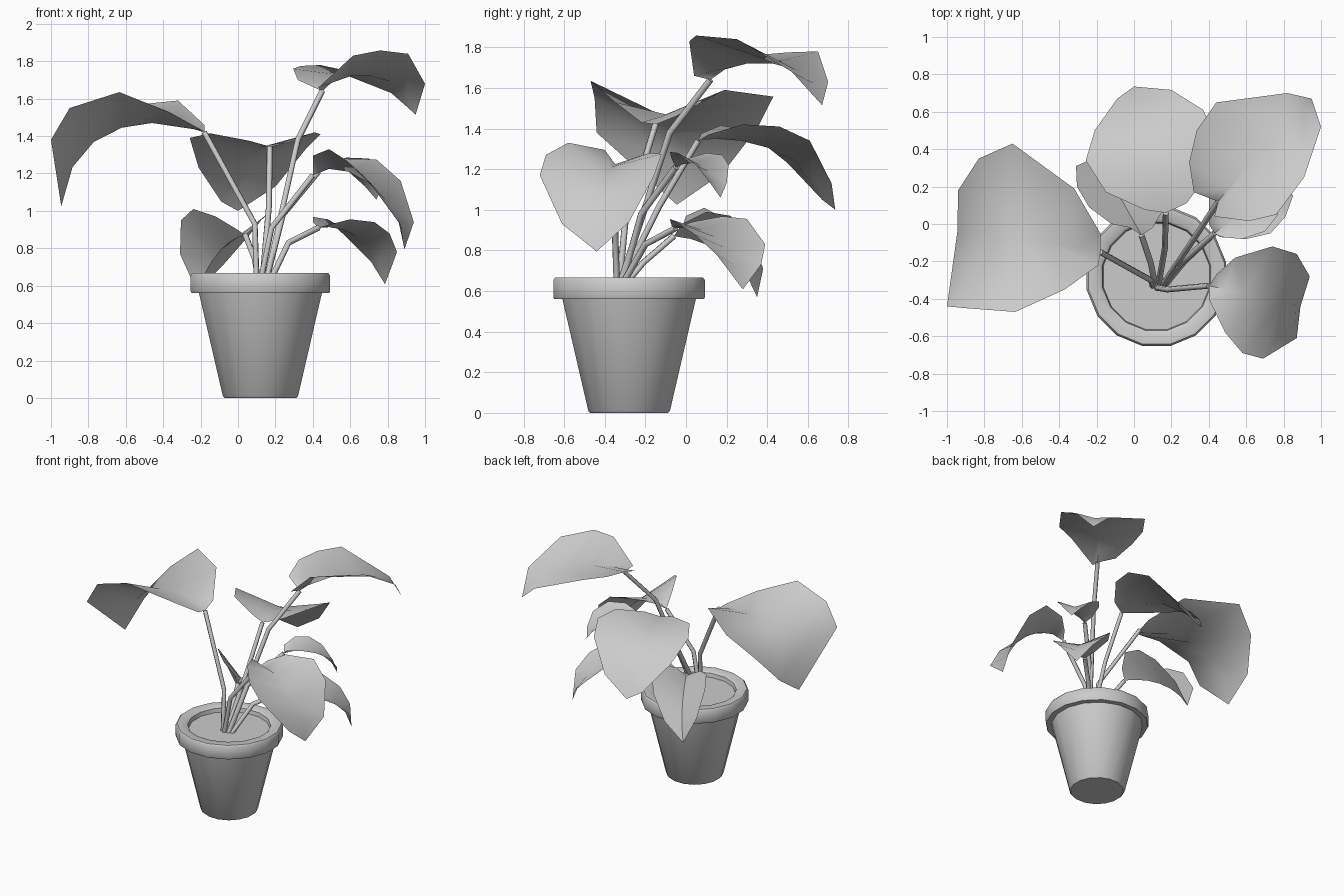
import bpy, math
from mathutils import Vector

POT = Vector((0.12, -0.28, 0))


def add_mesh(name, verts, faces, angle=40):
    me = bpy.data.meshes.new(name)
    me.from_pydata([tuple(v) for v in verts], [], faces)
    me.validate()
    ob = bpy.data.objects.new(name, me)
    bpy.context.collection.objects.link(ob)
    bpy.ops.object.select_all(action='DESELECT')
    ob.select_set(True)
    bpy.context.view_layer.objects.active = ob
    bpy.ops.object.shade_smooth_by_angle(angle=math.radians(angle))
    return ob


def lathe(name, profile, sides=16, cap_start=False, cap_end=False):
    verts, faces = [], []
    for r, z in profile:
        for k in range(sides):
            a = 2 * math.pi * (k + 0.5) / sides
            verts.append(POT + Vector((r * math.cos(a), r * math.sin(a), z)))
    for i in range(len(profile) - 1):
        for k in range(sides):
            n = (k + 1) % sides
            faces.append((i * sides + k, i * sides + n,
                          (i + 1) * sides + n, (i + 1) * sides + k))
    if cap_start:
        faces.append(tuple(reversed(range(sides))))
    if cap_end:
        last = (len(profile) - 1) * sides
        faces.append(tuple(range(last, last + sides)))
    return add_mesh(name, verts, faces)


def stem(name, points, radius=0.016):
    cu = bpy.data.curves.new(name, 'CURVE')
    cu.dimensions = '3D'
    cu.bevel_depth = radius
    cu.bevel_resolution = 1
    cu.use_fill_caps = True
    sp = cu.splines.new('POLY')
    sp.points.add(len(points) - 1)
    for p, co in zip(sp.points, points):
        p.co = (*co, 1)
    ob = bpy.data.objects.new(name, cu)
    bpy.context.collection.objects.link(ob)


def cubic(points, u):
    # smooth midrib through four points
    out = Vector((0, 0, 0))
    for i, p in enumerate(points):
        w = 1
        for j in range(4):
            if j != i:
                w *= (3 * u - j) / (i - j)
        out += Vector(p) * w
    return out


def leaf(name, root, knee, base, mids, tip, left, right):
    # stem, then two blade halves lofted from midrib to rims
    stem(name + "_stem", [root, knee, base])
    n = len(left) + 2
    mid = [cubic([base, *mids, tip], i / (n - 1)) for i in range(n)]
    verts = mid + [Vector(p) for p in left] + [Vector(p) for p in right]
    faces = []
    for off, flip in ((n, False), (2 * n - 2, True)):
        rim = [0] + [off + i for i in range(n - 2)] + [n - 1]
        for i in range(n - 1):
            f = list(dict.fromkeys((i, i + 1, rim[i + 1], rim[i])))
            faces.append(f[::-1] if flip else f)
    add_mesh(name, verts, faces, 60)


# pot and soil
lathe("pot", [(0.195, 0), (0.205, 0.01), (0.335, 0.56), (0.375, 0.56), (0.38, 0.57),
              (0.38, 0.655), (0.37, 0.667), (0.31, 0.667), (0.295, 0.655), (0.285, 0.60)],
      cap_start=True)
lathe("soil", [(0.29, 0.625)], cap_end=True)

# large leaf on the left
leaf("left_leaf", (.10, -.33, .62), (.09, -.30, .93), (-.18, -.15, 1.42),
     [(-.46, -.10, 1.47), (-.77, -.06, 1.37)], (-.945, -.045, 1.025),
     [(-.18, -.05, 1.46), (-.32, .19, 1.59), (-.65, .43, 1.557), (-.83, .35, 1.40), (-.94, .18, 1.18)],
     [(-.19, -.22, 1.43), (-.37, -.35, 1.53), (-.635, -.47, 1.635), (-.90, -.45, 1.55), (-1.0, -.44, 1.38)])

# leaf at the back
leaf("back_leaf", (.13, -.33, .62), (.165, -.13, 1.02), (.17, .06, 1.34),
     [(.12, .27, 1.34), (.05, .54, 1.24)], (0, .735, 1.0),
     [(.06, .075, 1.375), (-.15, .17, 1.415), (-.258, .34, 1.39), (-.21, .50, 1.23), (-.09, .67, 1.05)],
     [(.28, .11, 1.37), (.41, .28, 1.42), (.44, .46, 1.41), (.37, .61, 1.34), (.20, .717, 1.13)])

# highest leaf, back right
leaf("top_leaf", (.15, -.33, .62), (.32, -.08, 1.38), (.45, .12, 1.64),
     [(.60, .30, 1.72), (.82, .54, 1.69)], (.95, .67, 1.515),
     [(.32, .17, 1.70), (.295, .33, 1.76), (.335, .50, 1.775), (.44, .65, 1.78), (.82, .70, 1.63)],
     [(.43, .04, 1.66), (.615, .016, 1.83), (.76, .05, 1.858), (.91, .25, 1.84), (1.0, .52, 1.68)])

# front right leaf
leaf("front_leaf", (.12, -.34, .62), (.18, -.35, .91), (.40, -.33, 1.19),
     [(.59, -.37, 1.21), (.79, -.41, 1.06)], (.89, -.44, .795),
     [(.44, -.27, 1.24), (.54, -.18, 1.28), (.74, -.12, 1.275), (.87, -.16, 1.16), (.94, -.28, .94)],
     [(.40, -.40, 1.295), (.487, -.58, 1.33), (.58, -.69, 1.27), (.69, -.72, 1.17), (.87, -.61, .93)])

# small middle leaf on the right
leaf("middle_leaf", (.15, -.32, .62), (.24, -.22, .98), (.43, -.05, 1.21),
     [(.54, .03, 1.23), (.66, .11, 1.19)], (.74, .17, 1.06),
     [(.40, .0, 1.25), (.42, .10, 1.28), (.487, .18, 1.27), (.58, .21, 1.22), (.68, .20, 1.13)],
     [(.47, -.07, 1.25), (.58, -.08, 1.285), (.70, -.04, 1.28), (.77, .05, 1.22), (.77, .12, 1.13)])

# low leaf on the right
leaf("low_right_leaf", (.17, -.32, .62), (.27, -.20, .83), (.43, -.05, .91),
     [(.56, .08, .90), (.70, .20, .81)], (.786, .28, .608),
     [(.40, .03, .94), (.40, .18, .968), (.48, .30, .955), (.61, .39, .83), (.71, .37, .73)],
     [(.46, -.07, .92), (.60, -.08, .955), (.73, -.05, .94), (.81, .04, .88), (.85, .15, .78)])

# low leaf at the back left
leaf("low_left_leaf", (.11, -.31, .62), (.09, -.21, .74), (.04, -.06, .87),
     [(-.05, .10, .83), (-.14, .25, .73)], (-.22, .35, .57),
     [(-.02, -.02, .91), (-.12, .0, .97), (-.24, .09, 1.01), (-.305, .20, .95), (-.31, .31, .77)],
     [(.10, -.02, .93), (.17, .10, .99), (.14, .22, .97), (.06, .32, .87), (-.08, .38, .71)])
